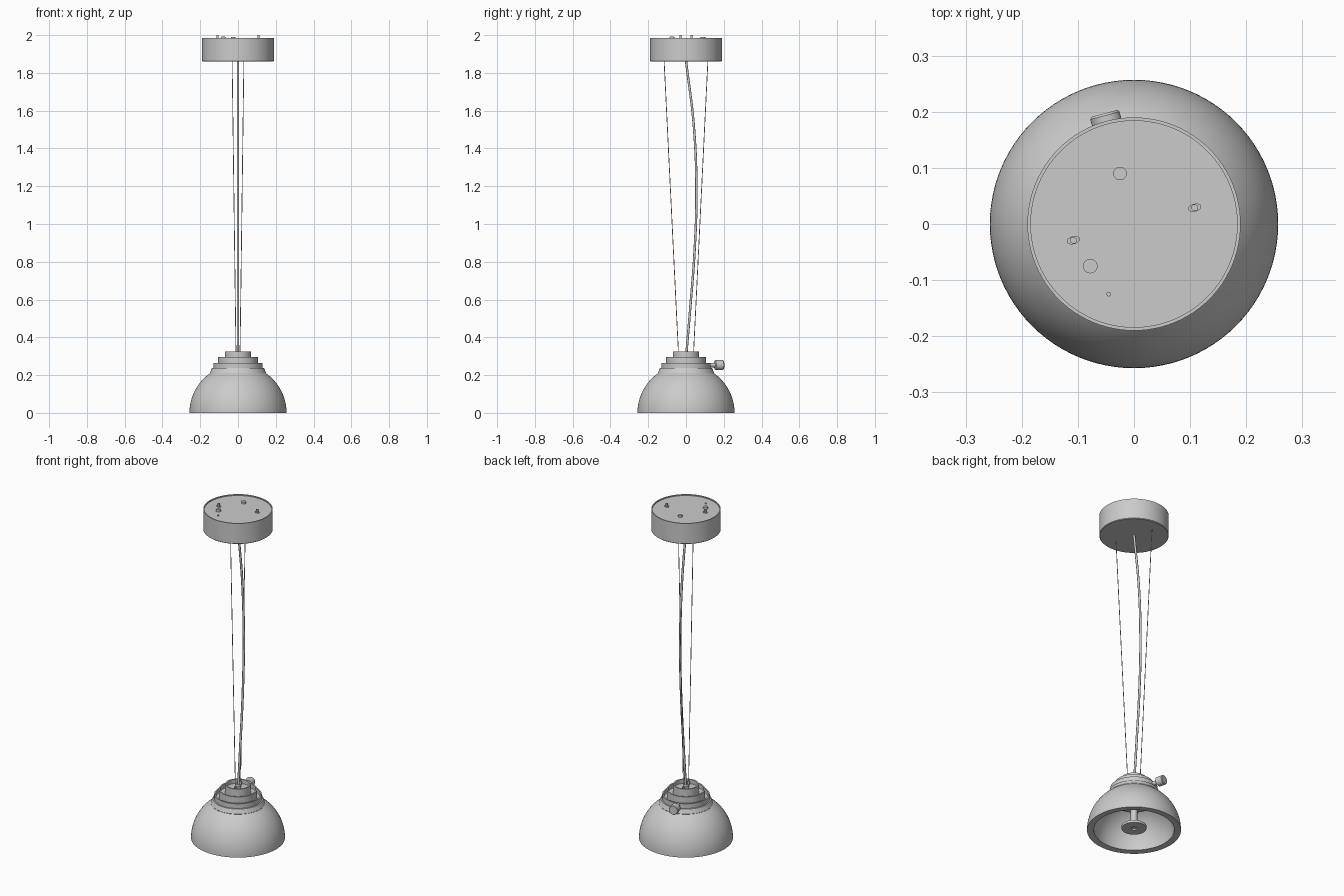
import bpy, bmesh, math
from mathutils import Vector, Matrix

if "Cube" in bpy.data.objects:
    bpy.data.objects.remove(bpy.data.objects["Cube"], do_unlink=True)

mat = bpy.data.materials.new("light_grey")
mat.use_nodes = True
grey = (0.6, 0.6, 0.6, 1)
mat.diffuse_color = grey
mat.node_tree.nodes["Principled BSDF"].inputs["Base Color"].default_value = grey

TURN = math.radians(15)
ACROSS = Vector((math.cos(TURN), math.sin(TURN), 0))    # canopy screw line
BACK = Vector((-math.sin(TURN), math.cos(TURN), 0))     # knob and wire line
UP = Vector((0, 0, 1))


def lathe(name, profile, steps=64, at=(0, 0, 0), axis=UP):
    """Revolve (radius, height) pairs about an axis."""
    bm = bmesh.new()
    verts = [bm.verts.new((r, 0, z)) for r, z in profile]
    edges = [bm.edges.new(pair) for pair in zip(verts, verts[1:])]
    bmesh.ops.spin(bm, geom=verts + edges, cent=(0, 0, 0), axis=UP,
                   angle=math.tau, steps=steps)
    bmesh.ops.remove_doubles(bm, verts=bm.verts, dist=1e-5)
    bmesh.ops.recalc_face_normals(bm, faces=bm.faces)
    turn = UP.rotation_difference(Vector(axis)).to_matrix().to_4x4()
    bm.transform(Matrix.Translation(at) @ turn)
    mesh = bpy.data.meshes.new(name)
    bm.to_mesh(mesh)
    bm.free()
    obj = bpy.data.objects.new(name, mesh)
    bpy.context.collection.objects.link(obj)
    mesh.materials.append(mat)
    bpy.context.view_layer.objects.active = obj
    bpy.ops.object.select_all(action='DESELECT')
    obj.select_set(True)
    bpy.ops.object.shade_smooth_by_angle(angle=math.radians(30))
    return obj


def rod(name, start, end, radius, steps=20):
    start, end = Vector(start), Vector(end)
    length = (end - start).length
    return lathe(name, [(0, 0), (radius, 0), (radius, length), (0, length)],
                 steps, start, (end - start).normalized())


def tube(name, points, radius):
    """Smooth round cable through the points."""
    curve = bpy.data.curves.new(name, 'CURVE')
    curve.dimensions = '3D'
    curve.bevel_depth = radius
    curve.bevel_resolution = 3
    curve.use_fill_caps = True
    spline = curve.splines.new('BEZIER')
    spline.bezier_points.add(len(points) - 1)
    for bp, p in zip(spline.bezier_points, points):
        bp.co = p
        bp.handle_left_type = bp.handle_right_type = 'AUTO'
    curve.materials.append(mat)
    obj = bpy.data.objects.new(name, curve)
    bpy.context.collection.objects.link(obj)
    return obj


# Ceiling canopy: cup with a slightly recessed back plate
lathe("canopy", [(0, 1.86), (0.187, 1.86), (0.19, 1.863), (0.19, 1.985),
                 (0.184, 1.985), (0.184, 1.979), (0, 1.979)], 96)
rod("canopy_large_boss", (-0.078, -0.075, 1.975), (-0.078, -0.075, 1.99), 0.013)
rod("canopy_large_boss_core", (-0.078, -0.075, 1.98), (-0.078, -0.075, 1.992), 0.010)
rod("canopy_small_boss", (-0.025, 0.09, 1.975), (-0.025, 0.09, 1.99), 0.012)
rod("canopy_pin", (-0.045, -0.125, 1.975), (-0.045, -0.125, 1.985), 0.004)

for side, label in ((1, "left"), (-1, "right")):
    # Mounting studs with a small flat foot
    spot = ACROSS * (0.112 * side)
    rod("canopy_stud_" + label, spot + UP * 1.975, spot + UP * 2.0, 0.006)
    foot = rod("canopy_stud_foot_" + label, (0, 0, 0), (0, 0, 0.009), 0.007)
    foot.location = spot + UP * 1.976
    foot.scale.x = 1.7
    foot.rotation_euler.z = TURN

for side, label in ((1, "back"), (-1, "front")):
    # Suspension wires and their lower clips
    top, low = BACK * (0.12 * side), BACK * (0.04 * side)
    rod("wire_" + label, low + UP * 0.29, top + UP * 1.865, 0.002, 8)
    rod("wire_clip_" + label, low + UP * 0.285, low + UP * 0.325, 0.007)

# Slack power cable and strain relief
tube("power_cable", [(0, 0, 0.29), (0, 0.022, 0.55), (0, 0.045, 0.85),
                     (0, 0.055, 1.15), (0, 0.043, 1.5), (0, 0, 1.865)], 0.0065)
lathe("cable_gland", [(0, 0.285), (0.016, 0.285), (0.016, 0.315), (0.011, 0.322), (0, 0.322)], 24)

# Thick domed shade, open at the bottom
R, INNER = 0.257, 0.22
outer = [(R * math.cos(a), R * math.sin(a))
         for a in (math.radians(56) * i / 20 for i in range(21))]
inner = [(INNER * math.cos(a), 0.002 + INNER * math.sin(a))
         for a in (math.radians(58) * i / 20 for i in range(21))]
lathe("shade", inner[::-1] + outer + [inner[-1]], 96)

# Stepped collar, each tier a shallow cup around the next
lathe("collar_base", [(0, 0.19), (0.14, 0.19), (0.149, 0.212), (0.138, 0.237), (0, 0.237)], 64)
tiers = (("lower", 0.13, 0.23, 0.265), ("middle", 0.105, 0.232, 0.295), ("upper", 0.07, 0.26, 0.325))
for label, r, low, high in tiers:
    lathe("collar_" + label, [(0, low), (r, low), (r, high), (r - 0.008, high),
                              (r - 0.008, high - 0.025), (0, high - 0.025)])

# Side locking knob
start = BACK * 0.12 + UP * 0.253
lathe("knob", [(0, 0), (0.012, 0), (0.012, 0.038), (0.025, 0.04), (0.027, 0.043),
               (0.027, 0.08), (0.024, 0.084), (0, 0.084)], 32, start, BACK)

# Lamp stem and round diffuser plate inside the shade
lathe("lamp_flange", [(0, 0.17), (0.10, 0.17), (0.10, 0.195), (0, 0.195)])
rod("lamp_stem", (0, 0, 0.02), (0, 0, 0.19), 0.018, 32)
lathe("diffuser_plate", [(0.016, 0.012), (0.068, 0.012), (0.068, 0.026),
                         (0.016, 0.026), (0.016, 0.012)])
